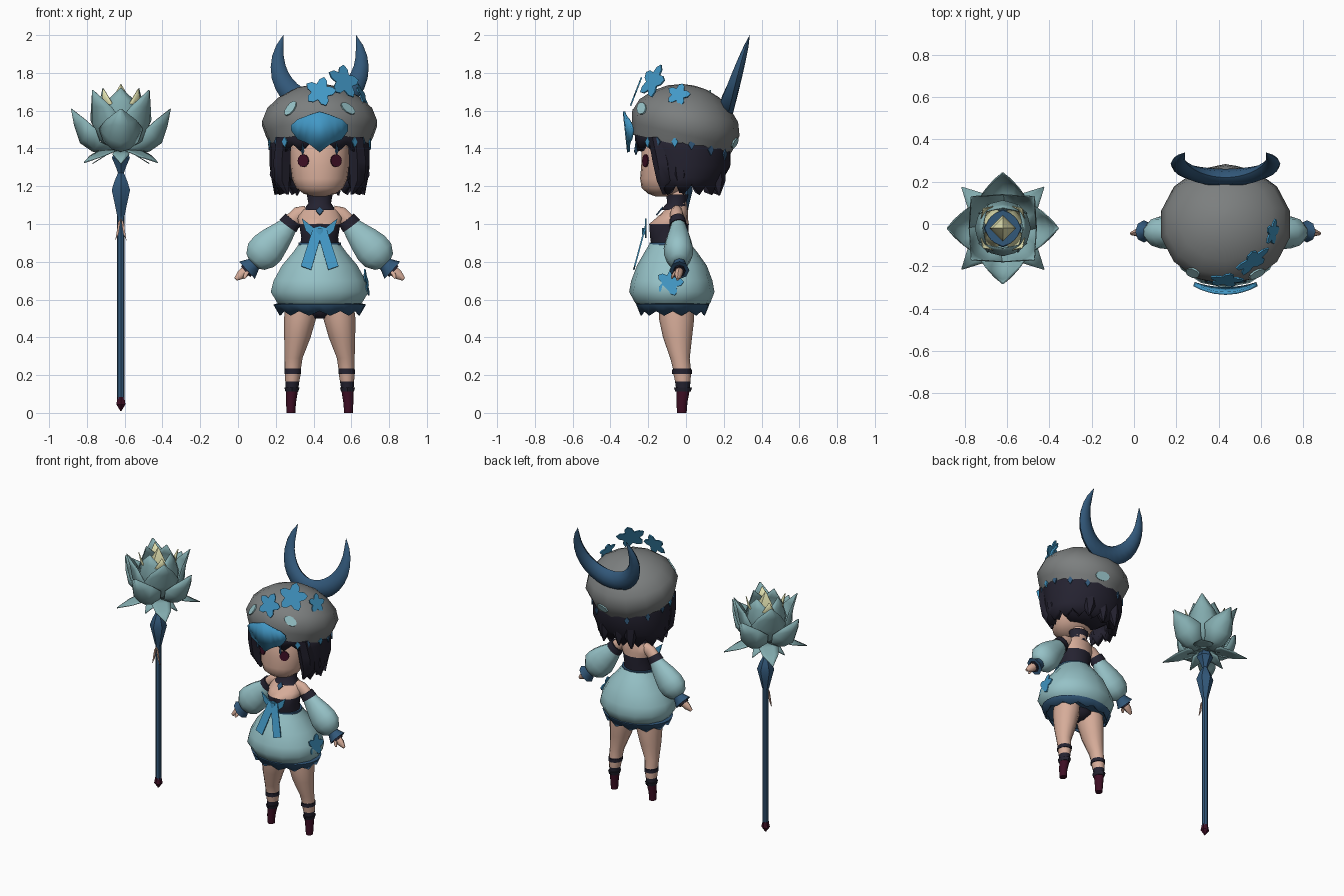
import bpy, bmesh, math
from math import sin, cos, pi, radians
from mathutils import Vector
from mathutils.bvhtree import BVHTree

if "Cube" in bpy.data.objects:
    bpy.data.objects.remove(bpy.data.objects["Cube"])

CX = 0.4325                      # body centre line
SX, SY = -0.62, -0.02            # staff axis
Y, Z = Vector((0, 1, 0)), Vector((0, 0, 1))


def material(name, r, g, b):
    m = bpy.data.materials.new(name)
    lin = [((c / 255 + 0.055) / 1.055) ** 2.4 for c in (r, g, b)]
    m.diffuse_color = (*lin, 1)
    m.use_nodes = True
    m.node_tree.nodes["Principled BSDF"].inputs["Base Color"].default_value = m.diffuse_color
    return m


SKIN = material("skin", 214, 172, 153)
DRESS = material("pale_teal", 150, 194, 199)
PETAL = material("petal_teal", 132, 173, 176)
GREY = material("hat_grey", 124, 127, 127)
NAVY = material("dark_blue", 50, 88, 122)
BLUE = material("bright_blue", 66, 152, 198)
DARK = material("near_black", 36, 34, 48)
WINE = material("maroon", 62, 14, 36)
CREAM = material("pale_yellow", 230, 230, 180)


def mesh(name, verts, faces, mat, smooth=40, thick=0):
    me = bpy.data.meshes.new(name)
    me.from_pydata([tuple(v) for v in verts], [], faces)
    bm = bmesh.new()
    bm.from_mesh(me)
    bmesh.ops.remove_doubles(bm, verts=bm.verts, dist=1e-5)
    bmesh.ops.recalc_face_normals(bm, faces=bm.faces)
    bm.to_mesh(me)
    bm.free()
    ob = bpy.data.objects.new(name, me)
    bpy.context.collection.objects.link(ob)
    me.materials.append(mat)
    if thick:
        s = ob.modifiers.new("thickness", 'SOLIDIFY')
        s.thickness, s.offset = thick, 0
    if smooth:
        bpy.ops.object.select_all(action='DESELECT')
        ob.select_set(True)
        bpy.context.view_layer.objects.active = ob
        bpy.ops.object.shade_smooth_by_angle(angle=radians(smooth))
    return ob


def loft(name, rings, mat, n=12, axis=None, smooth=50):
    """Closed skin through elliptical rings (x, y, z, ru, rv)."""
    pts = [Vector(r[:3]) for r in rings]
    verts, faces = [], []
    for i, r in enumerate(rings):
        t = axis or (pts[min(i + 1, len(pts) - 1)] - pts[max(i - 1, 0)]).normalized()
        u = Y.cross(t).normalized()
        v = t.cross(u)
        verts += [pts[i] + u * r[3] * sin(2 * pi * k / n) - v * r[4] * cos(2 * pi * k / n) for k in range(n)]
    for i in range(len(rings) - 1):
        for k in range(n):
            a, b = i * n + k, i * n + (k + 1) % n
            faces.append((a, b, b + n, a + n))
    faces += [tuple(range(n)), tuple(range(len(verts) - n, len(verts)))]
    return mesh(name, verts, faces, mat, smooth)


def curtain(name, rows, a0, a1, cols, jag, mat, thick):
    """Partial wall of rows (z, cy, rx, ry); the last row has a jagged edge."""
    verts, faces = [], []
    for i, (z, cy, rx, ry) in enumerate(rows):
        for k in range(cols + 1):
            a = radians(a0 + (a1 - a0) * k / cols)
            drop = jag * (k % 2) if i == len(rows) - 1 else 0
            verts.append((CX + rx * sin(a), cy - ry * cos(a), z - drop))
    for i in range(len(rows) - 1):
        for k in range(cols):
            a = i * (cols + 1) + k
            faces.append((a, a + 1, a + cols + 2, a + cols + 1))
    return mesh(name, verts, faces, mat, 50, thick)


def plate(name, outline, loc, normal, mat, thick=0.008):
    nrm = Vector(normal).normalized()
    u = Z.cross(nrm).normalized()
    v = nrm.cross(u)
    verts = [Vector(loc) + u * p[0] + v * p[1] for p in outline]
    return mesh(name, verts, [tuple(range(len(verts)))], mat, 0, thick)


def oval(rx, ry, n=10, tilt=0):
    c, s = cos(tilt), sin(tilt)
    pts = [(rx * cos(2 * pi * k / n), ry * sin(2 * pi * k / n)) for k in range(n)]
    return [(c * x - s * y, s * x + c * y) for x, y in pts]


def star(r, turn=.25):
    rad = [r * (1, .82, .55, .82)[k % 4] for k in range(20)]
    return [(q * sin(pi * k / 10 + turn), q * cos(pi * k / 10 + turn)) for k, q in enumerate(rad)]


def onto(ob, origin, direction):
    tree = BVHTree.FromPolygons([v.co for v in ob.data.vertices], [p.vertices[:] for p in ob.data.polygons])
    hit, nrm, _, _ = tree.ray_cast(Vector(origin), Vector(direction).normalized())
    return (hit, nrm) if nrm.dot(Vector(direction)) < 0 else (hit, -nrm)


def bands(ob, mats, rule):
    for m in mats:
        ob.data.materials.append(m)
    for p in ob.data.polygons:
        p.material_index = rule(p.center)


# --- Torso, collar, skirt ---
torso = loft("torso", [(CX, y, z, a, b) for z, y, a, b in (
    (.86, -.085, .11, .095), (.93, -.09, .10, .10), (1.0, -.09, .112, .105), (1.03, -.075, .12, .085),
    (1.075, -.05, .10, .06), (1.10, -.045, .055, .05), (1.18, -.05, .045, .045))], SKIN, 14, Z)
bands(torso, [DARK], lambda c: int(c.z < 1.0))
loft("collar", [(CX, y, z, a, a * .85) for z, y, a in ((1.075, -.06, .085), (1.11, -.05, .06), (1.155, -.045, .068))], DARK, 12, Z)
plate("pendant", [(0, -.03), (.02, 0), (0, .025), (-.02, 0)], (CX, -.138, 1.07), (0, -1, .8), NAVY)
loft("waist_band", [(CX, -.085, z, .116, .108) for z in (.885, .902)], NAVY, 14, Z)
loft("skirt", [(CX, y, z, a, b) for z, y, a, b in (
    (.61, -.07, .14, .12), (.56, -.07, .19, .165), (.58, -.07, .228, .198), (.64, -.075, .266, .226), (.70, -.075, .25, .215),
    (.78, -.075, .205, .185), (.85, -.08, .145, .14), (.90, -.085, .108, .105))], DRESS, 14, Z)
curtain("skirt_trim", [(.58, -.07, .205, .175), (.572, -.07, .242, .19), (.54, -.07, .215, .172)], 0, 360, 24, .024, NAVY, .008)
loft("skirt_lining", [(CX, -.07, z, a, a * .83) for z, a in ((.55, .13), (.548, .21), (.565, .205))], NAVY, 14, Z)
loft("underwear", [(CX, -.05, z, a, b) for z, a, b in ((.50, .03, .05), (.53, .09, .08), (.62, .13, .10))], DARK, 12, Z)

# --- Bow ---
for s in (-1, 1):
    plate("bow_loop", [(0, -.02), (s * .05, .02), (s * .095, .055), (s * .075, -.01), (s * .03, -.05)],
          (CX, -.212, .975), (0, -1, 0), BLUE)
    plate("bow_tail", [(0, .03), (s * .035, .02), (s * .10, -.19), (s * .045, -.21), (0, -.05)],
          (CX, -.222, .96), (0, -1, .27), BLUE)
loft("bow_knot", [(CX, -.22, z, .02, .012) for z in (.945, .98)], BLUE, 6, Z)

# --- Arms and legs, mirrored by sign ---
for s in (-1, 1):
    def limb(name, path, mat, n=10, flat=.8, axis=None):
        return loft(name, [(CX + s * p[0], p[1], p[2], p[3], p[3] * flat) for p in path], mat, n, axis)
    limb("upper_arm", [(.07, -.05, 1.06, .04), (.11, -.05, 1.05, .045), (.15, -.045, 1.015, .042), (.20, -.04, .96, .04)], SKIN)
    limb("arm_band", [(.142, -.045, 1.025, .052), (.168, -.042, .99, .058)], DARK)
    limb("puff_sleeve", [(.158, -.042, 1.0, .048), (.19, -.04, .962, .065), (.235, -.04, .915, .086), (.275, -.04, .872, .10),
                         (.31, -.04, .835, .097), (.34, -.04, .80, .068), (.35, -.04, .79, .04)], DRESS, 10, .78)
    limb("cuff", [(.33, -.035, .81, .042), (.352, -.035, .785, .04), (.385, -.035, .755, .062), (.383, -.035, .757, .03)], NAVY, 8, .85)
    limb("wrist_band", [(.372, -.035, .766, .036), (.393, -.035, .748, .038)], DARK, 8, .85)
    limb("hand", [(.36, -.035, .78, .024), (.385, -.035, .755, .028), (.415, -.04, .732, .026), (.445, -.045, .708, .01)], SKIN, 8)
    limb("thumb", [(.385, -.055, .75, .012), (.395, -.07, .725, .011), (.40, -.075, .712, .006)], SKIN, 6)
    leg = limb("leg", [(.09, -.05, .62, .085), (.104, -.05, .5, .085), (.118, -.045, .4, .07), (.138, -.032, .29, .047),
                       (.142, -.022, .235, .043), (.143, -.02, .205, .042), (.145, -.017, .165, .037), (.147, -.016, .118, .032),
                       (.152, -.022, .05, .026), (.152, -.022, 0, .023)], SKIN, 12, 1.1, Z)
    bands(leg, [DARK, WINE], lambda c: 2 if c.z < .118 else 1 if c.z < .165 or .205 < c.z < .235 else 0)
    loft("ankle_cuff", [(CX + s * .147, -.016, z, a, a * 1.2) for z, a in ((.112, .034), (.135, .04))], DARK, 8, Z)
    loft("garter", [(CX + s * .142, -.021, z, .046, .052) for z in (.207, .23)], DARK, 10, Z)

# --- Head and eyes ---
head = loft("head", [(CX, y, z, a, b) for z, y, a, b in (
    (1.145, -.13, .03, .03), (1.16, -.13, .085, .07), (1.19, -.12, .125, .115), (1.24, -.105, .147, .138),
    (1.31, -.09, .155, .147), (1.40, -.08, .155, .155), (1.48, -.06, .13, .13))], SKIN, 20, Z, 70)
for s in (-1, 1):
    hit, nrm = onto(head, (CX + s * .085, -1, 1.335), (0, 1, 0))
    plate("eye", oval(.032, .034, 12), hit + nrm * .004, nrm, WINE)

# --- Hair: tapered bob with ragged ends ---
curtain("side_and_back_hair", [(1.49, -.02, .235, .225), (1.40, -.01, .24, .222), (1.31, .0, .24, .21),
                               (1.25, -.01, .232, .185), (1.215, -.01, .215, .165)], 50, 310, 20, .055, DARK, .05)
loft("hair_core", [(CX, y, z, a, b) for z, y, a, b in (
    (1.20, .02, .11, .08), (1.25, .03, .18, .12), (1.35, .03, .21, .16), (1.46, .02, .21, .17))], DARK, 14, Z)
curtain("fringe", [(1.52, -.03, .245, .235), (1.45, -.03, .238, .23), (1.425, -.03, .23, .222)], -62, 62, 10, .04, DARK, .02)
for s in (-1, 1):
    loft("front_lock", [(CX + s * d, y, z, r, r) for d, y, z, r in (
        (.19, -.155, 1.46, .045), (.20, -.125, 1.33, .052), (.20, -.11, 1.23, .045), (.17, -.115, 1.155, .008))], DARK, 6, Z)
    loft("side_lock", [(CX + s * d, y, z, r, r) for d, y, z, r in (
        (.215, -.04, 1.36, .04), (.23, -.03, 1.26, .04), (.215, -.03, 1.165, .006))], DARK, 6, Z)
for x in (-.11, -.02, .09):
    loft("nape_lock", [(CX + x * q, y, z, r, r) for q, y, z, r in (
        (1, .16, 1.33, .05), (1, .17, 1.23, .04), (1.1, .175, 1.15, .005))], DARK, 6, Z)
for i, a in enumerate((-80, -58, -43, 43, 58, 80, 100, 125, 150, 205, 235, 260)):
    d = Vector((sin(radians(a)), -cos(radians(a)), 0))
    plate("hair_gem", [(0, -.03), (.018, 0), (0, .026), (-.018, 0)],
          (CX + .27 * d.x, -.015 + .256 * d.y, 1.435 - .075 * max(d.y, 0)), d, BLUE if i < 6 and i % 3 != 1 else NAVY)
for d in (-.09, .09):
    loft("hanging_bead", [(CX + d, -.265, z, r, r) for z, r in ((1.365, .002), (1.385, .01), (1.43, .003))], NAVY, 6, Z)

# --- Hat: tilted dome ---
AX = Vector((0, sin(radians(13)), cos(radians(13))))
BASE = Vector((CX, -.028, 1.415))
hat = loft("hat", [(*(BASE + AX * h), a, b) for h, a, b in (
    (.03, .20, .20), (0, .262, .262), (.06, .29, .28), (.12, .312, .292), (.19, .285, .268), (.25, .225, .21),
    (.295, .15, .14), (.32, .07, .065), (.325, .01, .01))], GREY, 14, AX, 45)
for x, tilt in ((.28, -.4), (.58, .9)):
    hit, nrm = onto(hat, (x, -1, 1.61), (0, 1, 0))
    plate("hat_spot", oval(.029, .046, 10, tilt), hit + nrm * .004, nrm, DRESS)
hit, nrm = onto(hat, (CX + .2, 1, 1.43), (-.2, -1, 0))
plate("hat_spot", oval(.05, .03), hit + nrm * .004, nrm, DRESS)

# --- Star flowers ---
for p, nrm, r in (((.435, -.265, 1.70), (0, -.9, .35), .085), ((.56, -.175, 1.755), (.5, -.65, .35), .098),
                  ((.655, -.04, 1.685), (.85, -.2, .4), .066), ((.68, -.085, .69), (.95, -.1, .15), .075)):
    plate("star_flower", star(r), p, nrm, BLUE)

# --- Brow crest: two curved wings and a point ---
cols = ((0, 1.595, 1.38), (.05, 1.58, 1.42), (.08, 1.568, 1.435), (.115, 1.555, 1.448), (.148, 1.525, 1.495))
cv, cf = [], []
for s in (-1, 1):
    b = len(cv)
    for d, hi, lo in cols:
        cv += [(CX + s * d, -.328 + 1.8 * d * d, hi), (CX + s * d, -.305 + 1.1 * d * d, lo)]
    cf += [(b + 2 * i, b + 2 * i + 1, b + 2 * i + 3, b + 2 * i + 2) for i in range(len(cols) - 1)]
mesh("brow_crest", cv, cf, BLUE, 40, .014)

# --- Crescent behind the hat ---
rings = []
for i in range(21):
    t = i / 20
    a = radians(138 + 264 * t)
    w = max(.066 * sin(pi * t) ** .65, .001)
    z = 1.826 + (.26 - w) * sin(a)
    rings.append((CX + (.26 - w) * cos(a), .2 + (z - 1.57) * .32, z, w, w * .62))
loft("crescent", rings, NAVY, 8)


# --- Staff ---
def turned(name, prof, mat, n=8):
    return loft(name, [(SX, SY, z, r, r) for z, r in prof], mat, n, Z, 35)


turned("staff_rod", [(.07, .02), (1.06, .02)], NAVY)
turned("staff_tip", [(.01, .003), (.045, .028), (.075, .022), (.085, .022)], WINE, 6)
turned("staff_spindle", [(1.04, .022), (1.10, .036), (1.18, .056), (1.225, .04), (1.27, .018), (1.30, .03), (1.35, .055), (1.40, .03)], NAVY, 6)
for s in (-1, 1):
    plate("staff_ribbon", [(0, .05), (s * .014, .03), (s * .03, -.07), (s * .012, -.03)], (SX, SY - .024, .98), (0, -1, 0), SKIN)


# --- Lotus: rings of cupped petals ---
def petals(name, count, turn, spine, mat):
    """spine points: (radius, height, half width, inward cup, edge lift)."""
    for j in range(count):
        a = turn + 2 * pi * j / count
        out, side = Vector((cos(a), sin(a), 0)), Vector((-sin(a), cos(a), 0))
        verts, faces = [], []
        for r, z, w, cup, lift in spine:
            verts += [Vector((SX, SY, z + lift * q * q)) + out * (r - cup * q * q) + side * w * q for q in (-1, -.5, 0, .5, 1)]
        for i in range(len(spine) - 1):
            faces += [(i * 5 + k, i * 5 + k + 1, i * 5 + k + 6, i * 5 + k + 5) for k in range(4)]
        mesh(name, verts, faces, mat, 50, .005)


petals("lower_leaf", 4, pi / 4, [(.02, 1.395, .02, 0, 0), (.11, 1.385, .065, 0, 0), (.18, 1.36, .052, 0, 0), (.275, 1.325, .002, 0, 0)], PETAL)
petals("drooping_leaf", 4, 0, [(.02, 1.395, .02, 0, 0), (.07, 1.37, .045, 0, 0), (.15, 1.32, .002, 0, 0)], PETAL)
petals("outer_petal", 4, 0, [(.03, 1.38, .03, .01, .01), (.15, 1.385, .09, .04, .05), (.215, 1.43, .115, .08, .075),
                             (.245, 1.52, .08, .06, .03), (.262, 1.61, .002, 0, 0)], PETAL)
petals("middle_petal", 4, pi / 4, [(.03, 1.39, .03, .01, 0), (.13, 1.44, .09, .05, .02), (.17, 1.53, .115, .06, .02),
                                   (.185, 1.62, .075, .04, 0), (.21, 1.71, .002, 0, 0)], PETAL)
petals("inner_petal", 4, 0, [(.03, 1.40, .03, .01, 0), (.11, 1.48, .10, .05, 0), (.13, 1.57, .115, .06, 0),
                             (.11, 1.65, .075, .03, 0), (.095, 1.72, .002, 0, 0)], PETAL)
petals("heart_petal", 4, pi / 4, [(.08, 1.56, .045, .01, 0), (.115, 1.64, .04, .01, 0), (.13, 1.715, .002, 0, 0)], CREAM)
turned("lotus_floor", [(1.50, .05), (1.53, .09), (1.535, .085)], NAVY, 8)
turned("lotus_heart", [(1.50, .04), (1.60, .062), (1.66, .05), (1.74, .002)], CREAM, 4)
